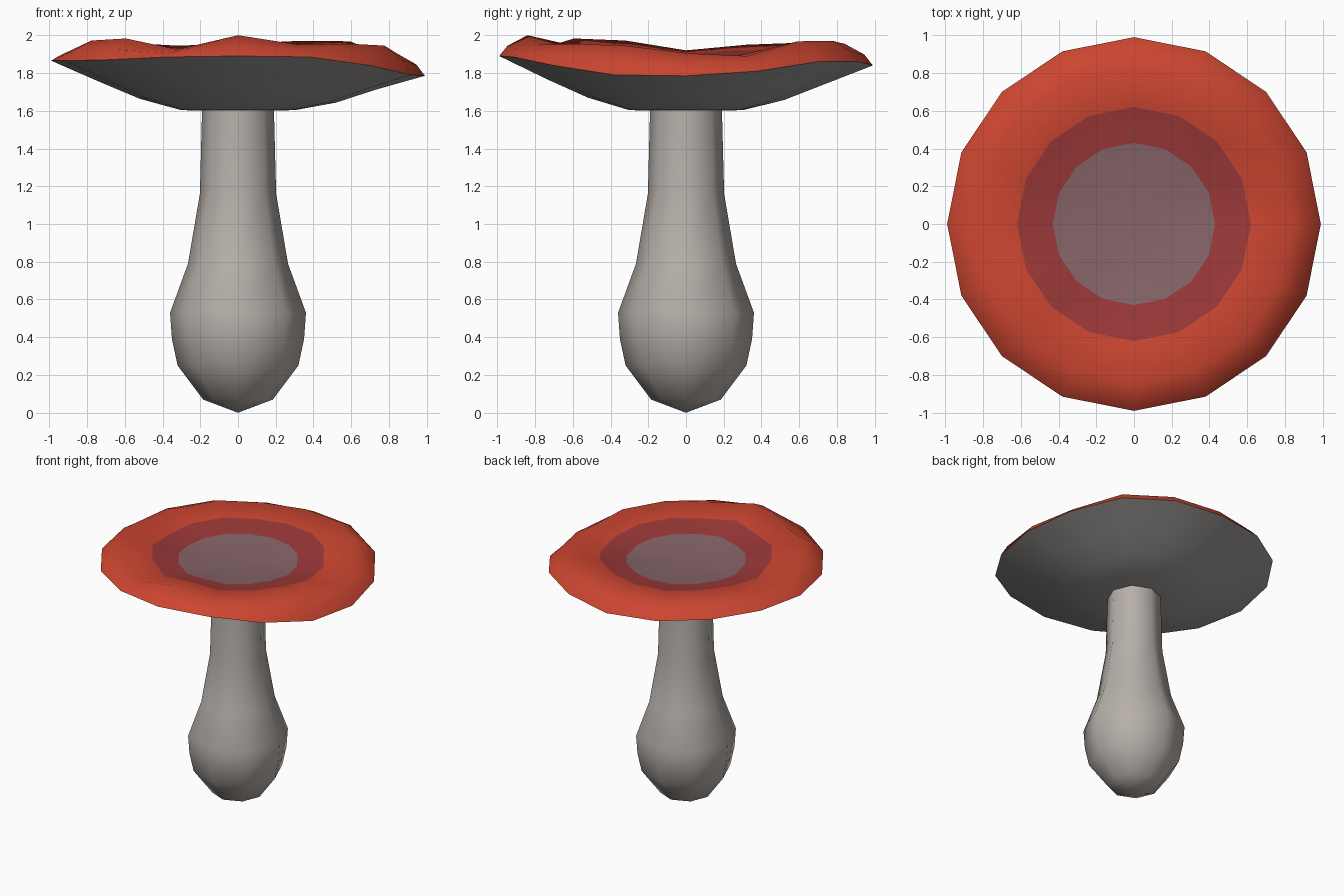
import bpy, bmesh
from math import cos, sin, tau, radians

if "Cube" in bpy.data.objects:
    bpy.data.objects.remove(bpy.data.objects["Cube"])


def material(name, rgb):
    m = bpy.data.materials.new(name)
    m.diffuse_color = (*rgb, 1)
    m.use_nodes = True
    m.node_tree.nodes["Principled BSDF"].inputs["Base Color"].default_value = m.diffuse_color
    return m


def loft(name, rings, sides, offset, mats, band_mats):
    """Skin a list of (radius, heights) rings; radius 0 closes with a point."""
    bm = bmesh.new()
    loops = []
    for r, z in rings:
        if r == 0:
            loops.append([bm.verts.new((0, 0, z[0]))] * sides)
        else:
            loops.append([bm.verts.new((r * cos(tau * (i + offset) / sides),
                                        r * sin(tau * (i + offset) / sides),
                                        z[i % len(z)])) for i in range(sides)])
    for k, (a, b) in enumerate(zip(loops, loops[1:])):
        for i in range(sides):
            j = (i + 1) % sides
            quad = list(dict.fromkeys((a[i], a[j], b[j], b[i])))
            bm.faces.new(quad).material_index = band_mats[k]
    bmesh.ops.recalc_face_normals(bm, faces=bm.faces)
    me = bpy.data.meshes.new(name)
    bm.to_mesh(me)
    bm.free()
    ob = bpy.data.objects.new(name, me)
    bpy.context.collection.objects.link(ob)
    for m in mats:
        me.materials.append(m)
    bpy.ops.object.select_all(action='DESELECT')
    ob.select_set(True)
    bpy.context.view_layer.objects.active = ob
    bpy.ops.object.shade_smooth_by_angle(angle=radians(60))
    return ob


stem_mat = material("stem_grey", (0.47, 0.43, 0.40))
gill_mat = material("underside_grey", (0.36, 0.35, 0.34))
red = material("cap_red", (0.60, 0.06, 0.03))
dark_red = material("cap_dark_red", (0.33, 0.04, 0.04))
centre = material("cap_centre", (0.24, 0.13, 0.14))

# Stem with a bulbous foot
stem_profile = [(0, 0), (0.185, 0.07), (0.32, 0.25), (0.35, 0.39), (0.36, 0.53),
                (0.265, 0.79), (0.202, 1.16), (0.19, 1.62), (0, 1.62)]
loft("stem", [(r, [z]) for r, z in stem_profile], 8, 0, [stem_mat], [0] * 8)

# Wavy cap: heights of the outer rim and of the raised lip, counter-clockwise from +x
rim = [1.785, 1.81, 1.86, 1.86, 1.84, 1.85, 1.865, 1.87,
       1.865, 1.865, 1.87, 1.885, 1.89, 1.885, 1.84, 1.79]
lip = [1.905, 1.89, 1.968, 1.97, 1.955, 1.945, 1.96, 1.95,
       1.92, 1.972, 1.983, 1.925, 2.0, 1.95, 1.955, 1.945]


def wave(base, heights, amount):
    mean = sum(heights) / len(heights)
    return [base + (h - mean) * amount for h in heights]


edge = [r * 0.5 + l * 0.5 for r, l in zip(rim, lip)]
cap_rings = [(0, [1.6]), (0.3, [1.603]), (0.52, wave(1.66, rim, 0.25)),
             (0.73, wave(1.745, rim, 0.5)), (0.99, rim), (0.945, edge),
             (0.84, lip), (0.62, wave(1.92, lip, 0.6)),
             (0.43, wave(1.885, lip, 0.2)), (0, [1.875])]
loft("cap", cap_rings, 16, 0, [gill_mat, red, dark_red, centre],
     [0, 0, 0, 0, 1, 1, 1, 2, 3])
